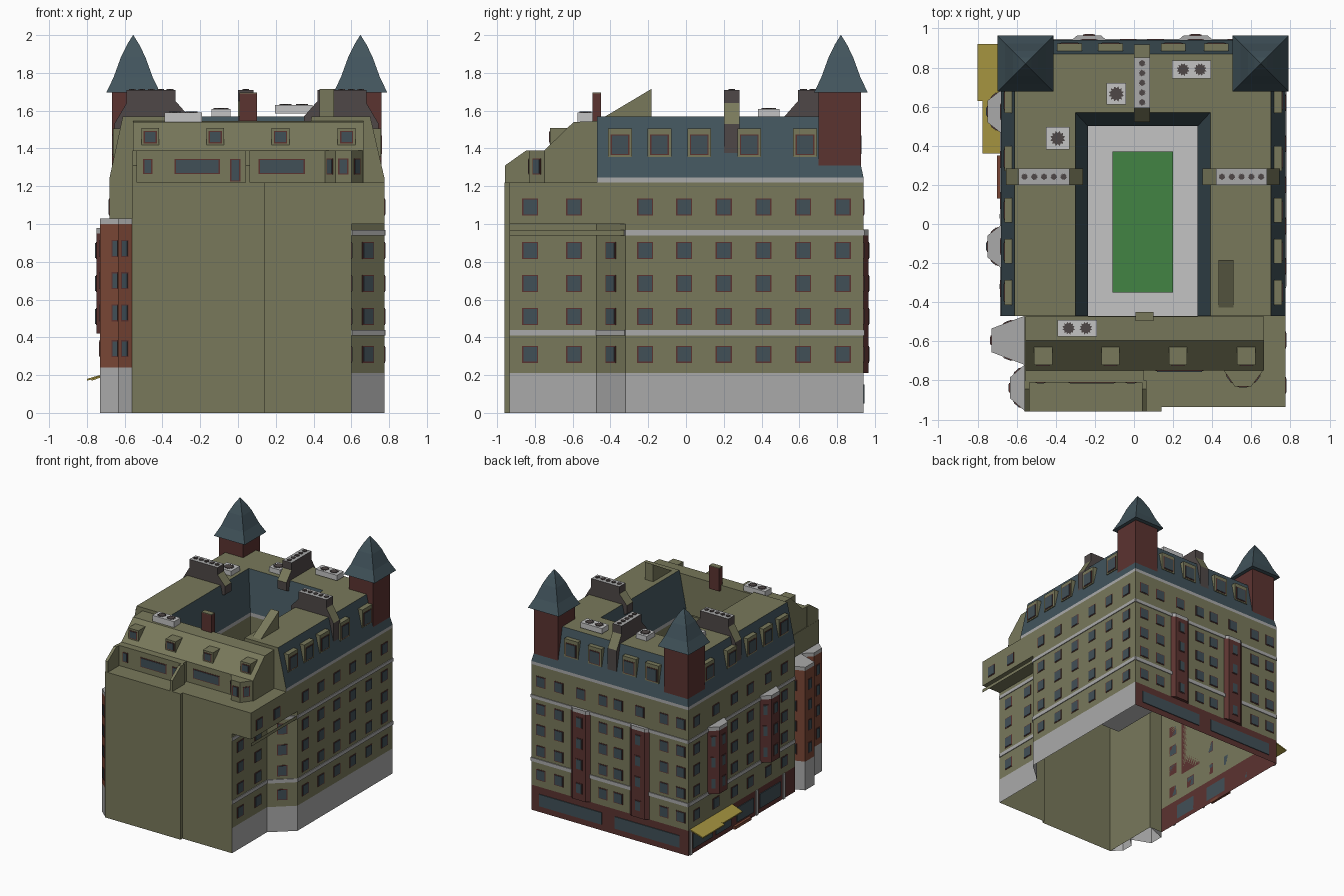
import bpy, bmesh, math
from mathutils import Vector

if "Cube" in bpy.data.objects:
    bpy.data.objects.remove(bpy.data.objects["Cube"])

COLOURS = {
    "olive_render": (0.19, 0.19, 0.105), "grey_stone": (0.40, 0.40, 0.40), "pale_paving": (0.55, 0.55, 0.55),
    "dark_red": (0.105, 0.033, 0.03), "brick": (0.19, 0.06, 0.035), "slate": (0.054, 0.089, 0.108),
    "glass": (0.053, 0.08, 0.096), "chimney_brown": (0.078, 0.064, 0.063),
    "yellow": (0.37, 0.29, 0.05), "grass_green": (0.055, 0.23, 0.057)}
OLIVE, STONE, PAVE, RED, BRICK, SLATE, GLASS, BROWN, YELLOW, GREEN = range(10)
MATS = []
for cname, col in COLOURS.items():
    m = bpy.data.materials.new(cname)
    m.diffuse_color = (*col, 1)
    m.use_nodes = True
    m.node_tree.nodes["Principled BSDF"].inputs["Base Color"].default_value = m.diffuse_color
    MATS.append(m)
parts = {}

def add(name, verts, faces, mats):
    """Append geometry to the named part; mats is one index or one per face."""
    v, f, m = parts.setdefault(name, ([], [], []))
    n = len(v)
    v.extend(verts)
    f.extend([[i + n for i in face] for face in faces])
    m.extend(mats if isinstance(mats, list) else [mats] * len(faces))

def loft(name, rings, mat, closed=True, bottom=True, top=True, side_mats=None):
    """Skin a list of equal-length rings."""
    n, faces, mats = len(rings[0]), [], []
    for r in range(len(rings) - 1):
        for i in range(n if closed else n - 1):
            j = (i + 1) % n
            faces.append([r * n + i, r * n + j, (r + 1) * n + j, (r + 1) * n + i])
            mats.append(side_mats[i] if side_mats else mat)
    for on, first in ((bottom, 0), (top, (len(rings) - 1) * n)):
        if closed and on:
            faces.append([first + i for i in range(n)])
            mats.append(mat)
    add(name, [p for r in rings for p in r], faces, mats)

def at(loop, z):
    return [(x, y, z) for x, y in loop]

def prism(name, loop, z0, z1, mat, **kw):
    loft(name, [at(loop, z0), at(loop, z1)], mat, **kw)

def box(name, x0, x1, y0, y1, z0, z1, mat, **kw):
    prism(name, [(x0, y0), (x1, y0), (x1, y1), (x0, y1)], z0, z1, mat, **kw)

# A wall is (origin, direction); its outside lies to the right of the direction
def local(wall, s, d):
    (ox, oy), (dx, dy) = wall
    return (ox + dx * s + dy * d, oy + dy * s - dx * d)

def wall_between(a, b):
    v = Vector(b) - Vector(a)
    return (a, tuple(v.normalized())), v.length

def plate(name, wall, s0, s1, z0, z1, mat, d0=0.0, d1=0.006):
    prism(name, [local(wall, s0, d0), local(wall, s0, d1), local(wall, s1, d1), local(wall, s1, d0)], z0, z1, mat)

def window(wall, s, z, w=0.085, h=0.09, d=0.0, frame=RED):
    plate("window_frames", wall, s - w / 2, s + w / 2, z - h / 2, z + h / 2, frame, d, d + 0.003)
    w, h = w - 0.014, h - 0.012
    plate("window_panes", wall, s - w / 2, s + w / 2, z - h / 2, z + h / 2, GLASS, d, d + 0.006)

def bay(name, wall, a, b, depth, cham, z0, z1, mat, rows, w, base=None):
    loop = [local(wall, *p) for p in ((a, 0), (a + cham, depth), (b - cham, depth), (b, 0))]
    zb = base if base else z0
    if base:
        prism(name, loop, z0, base, STONE, bottom=False, top=False)
    prism(name, loop, zb, z1, mat, bottom=not base)
    prism(name + "_cap", loop, z1, z1 + 0.03, STONE)
    for p, q in zip(loop, loop[1:]):
        seg, length = wall_between(p, q)
        if length > 0.06:
            for z in rows:
                window(seg, length / 2, z, min(w, length * 0.5), 0.09)

RIGHT, BACK, LEFT = ((0.775, 0), (0, 1)), ((0, 0.94), (-1, 0)), ((-0.68, 0), (0, -1))
RECESS = ((0.60, 0), (0, 1))
ANGLED, ANGLED_LEN = wall_between((0.60, -0.475), (0.775, -0.32))
ROWS = [0.31, 0.51, 0.685, 0.86]

# Outer walls, open underneath, with coloured ground storey and overhanging corner
lower = [(-0.56, -0.96), (0.14, -0.96), (0.14, -0.935), (0.60, -0.935), (0.60, -0.475), (0.775, -0.32),
         (0.775, 0.94), (-0.68, 0.94), (-0.68, -0.47), (-0.56, -0.47)]
upper = lower[:3] + [(0.775, -0.935), (0.775, 0.94)] + lower[7:]
base_mats = [OLIVE, OLIVE, OLIVE, STONE, STONE, STONE, RED, RED, OLIVE, OLIVE]
loft("ground_storey", [at(lower, 0), at(lower, 0.21)], OLIVE, bottom=False, top=False, side_mats=base_mats)
prism("outer_walls", lower, 0.21, 1.0, OLIVE, bottom=False, top=False)
prism("upper_walls", upper, 1.0, 1.22, OLIVE, bottom=False, top=False)
add("corner_soffit", at([(0.60, -0.935), (0.775, -0.935), (0.775, -0.32), (0.60, -0.475)], 1.0), [[0, 1, 2, 3]], OLIVE)
add("front_terrace", at([(-0.56, -0.96), (0.14, -0.96), (0.14, -0.935), (0.775, -0.935), (0.775, -0.47),
                         (-0.56, -0.47)], 1.22), [[0, 1, 2, 3, 4, 5]], OLIVE)

# Stone string courses and eaves band
for z0, z1 in ((0.41, 0.44), (0.94, 0.967)):
    plate("string_courses", RECESS, -0.935, -0.475, z0, z1, STONE)
    plate("string_courses", ANGLED, 0, ANGLED_LEN, z0, z1, STONE)
    plate("string_courses", RIGHT, -0.32, 0.94, z0, z1, STONE)
    plate("string_courses", BACK, -0.775, 0.68, z0, z1, STONE)
    plate("string_courses", LEFT, -0.94, 0.47, z0, z1, STONE)
plate("string_courses", RIGHT, -0.935, -0.32, 0.94, 0.967, OLIVE, 0, 0.001)
outer = [(0.775, -0.47), (0.775, 0.94), (-0.68, 0.94), (-0.68, -0.47)]
prism("eaves_band", outer, 1.22, 1.245, STONE, closed=False)

# Windows of the right, back and left walls
for y in (-0.216, -0.01, 0.20, 0.41, 0.62, 0.83):
    for z in ROWS + [1.09]:
        window(RIGHT, y, z)
for y in (-0.825, -0.593):
    window(RIGHT, y, 1.09)
    for z in ROWS:
        window(RECESS, y, z)
for z in ROWS:
    window(ANGLED, ANGLED_LEN / 2, z, 0.08)
for x in (0.685, 0.52, 0.11, -0.03, -0.455, -0.61):
    for z in ROWS + [1.09]:
        window(BACK, -x, z)
for x in (0.315, -0.23):
    window(BACK, -x, 1.09)
    bay("back_bay", BACK, -x - 0.09, -x + 0.09, 0.025, 0.03, 0.21, 0.94, RED, ROWS, 0.06)
for y in (0.83, 0.33, 0.12, -0.33):
    for z in ROWS + [1.09]:
        window(LEFT, -y, z)
for y in (0.575, -0.115):
    window(LEFT, -y, 1.09)
    window(LEFT, -y, 0.31)
    bay("left_bay", LEFT, -y - 0.11, -y + 0.11, 0.07, 0.055, 0.42, 0.95, RED, ROWS[1:], 0.06)

# Brick bays at the front left
FRONT_LEFT = ((-0.56, 0), (0, -1))
for a, b, depth in ((0.47, 0.72, 0.17), (0.72, 0.955, 0.075)):
    bay("brick_bay", FRONT_LEFT, a, b, depth, 0.065, 0, 1.0, BRICK, [0.34, 0.53, 0.70, 0.87], 0.05, base=0.24)

# Shop fronts, pilasters, awnings and door step
for a, b in ((-0.70, -0.12), (0.0, 0.60)):
    plate("shop_windows", BACK, a, b, 0.05, 0.15, GLASS)
for y0, y1 in ((0.62, 0.88), (0.38, 0.58), (0.08, 0.30), (-0.28, 0.0)):
    plate("shop_windows", LEFT, -y1, -y0, 0.04, 0.16, GLASS)
for y in (0.91, 0.04, -0.32):
    plate("pilasters", LEFT, -y - 0.012, -y + 0.012, 0, 0.21, STONE, 0, 0.009)
for y0, y1, x in ((0.36, 0.63, -0.775), (0.63, 0.92, -0.80)):
    loft("awning", [[(-0.68, y, 0.205), (x, y, 0.17), (x, y, 0.18), (-0.68, y, 0.215)] for y in (y0, y1)], YELLOW)
box("door_step", -0.70, -0.68, 0.13, 0.35, 0, 0.025, BRICK)

# Mansard roof around three sides, with a matching slope into the courtyard
ridge_out = [(0.70, -0.47), (0.70, 0.87), (-0.61, 0.87), (-0.61, -0.47)]
ridge_in = [(0.39, -0.47), (0.39, 0.57), (-0.30, 0.57), (-0.30, -0.47)]
court = [(0.325, -0.47), (0.325, 0.50), (-0.235, 0.50), (-0.235, -0.47)]
FLOOR = 0.75
loft("mansard_outside", [at(outer, 1.245), at(ridge_out, 1.57)], SLATE, closed=False)
loft("roof_deck", [at(ridge_out, 1.57), at(ridge_in, 1.57)], OLIVE, closed=False)
loft("mansard_courtyard", [at(ridge_in, 1.57), at(court, 1.245)], SLATE, closed=False)
prism("courtyard_band", court, 1.215, 1.245, STONE, closed=False)
prism("courtyard_walls", court, FLOOR, 1.215, OLIVE, top=False, bottom=False)
add("courtyard_floor", at(court, FLOOR), [[0, 1, 2, 3]], PAVE)
box("lawn", -0.11, 0.20, -0.35, 0.37, FLOOR + 0.001, FLOOR + 0.008, GREEN)
for k in (0, 3):
    ends = [(*p[k], z) for p, z in ((outer, 1.22), (outer, 1.245), (ridge_out, 1.57), (ridge_in, 1.57), (court, 1.22))]
    add("mansard_ends", ends, [[0, 1, 2, 3, 4]], OLIVE)

# Mansard dormers
def dormer(wall, s):
    plate("dormers", wall, s - 0.063, s + 0.063, 1.355, 1.505, OLIVE, -0.09, -0.018)
    window(wall, s, 1.42, 0.10, 0.11, -0.018)
for y in (-0.35, -0.14, 0.07, 0.335, 0.63):
    dormer(RIGHT, y)
    dormer(LEFT, -y)
for x in (0.42, 0.20, -0.12, -0.33):
    dormer(BACK, -x)

# Front attic storey with terrace walls, bay and small dormers
attic = [(-0.75, 1.22), (-0.75, 1.39), (-0.595, 1.54), (-0.472, 1.545), (-0.472, 1.22)]
loft("front_attic", [[(x, y, z) for y, z in attic] for x in (-0.555, 0.665)], OLIVE)
box("attic_projection", -0.555, 0.05, -0.81, -0.74, 1.221, 1.39, OLIVE)
for x0 in (-0.559, 0.04):
    fin = [(-0.958, 1.22), (-0.958, 1.31), (-0.845, 1.39), (-0.80, 1.39), (-0.80, 1.22)]
    loft("terrace_walls", [[(x, y, z) for y, z in fin] for x in (x0, x0 + 0.024)], OLIVE)
FRONT1, FRONT2, FRONT3 = [((0, y), (1, 0)) for y in (-0.81, -0.75, -0.72)]
window(FRONT1, -0.215, 1.305, 0.24, 0.08)
window(FRONT1, -0.478, 1.305, 0.05, 0.08)
window(FRONT1, -0.015, 1.285, 0.055, 0.12)
window(FRONT2, 0.232, 1.305, 0.245, 0.08)
pts = [(0.46, -0.75), (0.515, -0.83), (0.60, -0.83), (0.66, -0.75)]
prism("attic_bay", pts, 1.221, 1.39, OLIVE)
for p, q in zip(pts, pts[1:]):
    seg, length = wall_between(p, q)
    window(seg, length / 2, 1.305, 0.055, 0.085)
for x in (-0.465, -0.12, 0.225, 0.575):
    box("attic_dormers", x - 0.047, x + 0.047, -0.72, -0.61, 1.40, 1.508, OLIVE)
    window(FRONT3, x, 1.46, 0.07, 0.065)

# Corner towers with flared spires
for cx in (-0.555, 0.648):
    box("tower", cx - 0.112, cx + 0.112, 0.702, 0.927, 1.245, 1.70, RED)
    rings = [[(cx + r * a, 0.82 + r * b, z) for a, b in ((-1, -1), (1, -1), (1, 1), (-1, 1))]
             for r, z in ((0.143, 1.695), (0.104, 1.775), (0.064, 1.885), (0.032, 1.95), (0.001, 2.0))]
    loft("tower_spire", rings, SLATE)

# Dark spiked disc used for vent fans and chimney pots
def star(name, x, y, z, r, h):
    n = 24
    prism(name, [(x + r * (1 if i % 2 else 0.72) * math.cos(math.tau * i / n),
                  y + r * (1 if i % 2 else 0.72) * math.sin(math.tau * i / n)) for i in range(n)], z, z + h, BROWN)

# Stepped chimney walls straddling the roof
stack = [(0.745, 1.34), (0.745, 1.53), (0.68, 1.64), (0.68, 1.71), (0.42, 1.71), (0.42, 1.65), (0.35, 1.57), (0.35, 1.50)]
stack_mats = [BROWN, OLIVE, BROWN, STONE, BROWN, OLIVE, BROWN, BROWN]
placements = (lambda t, u, z: (t, 0.2 + u, z), lambda t, u, z: (0.09 - t, 0.2 + u, z), lambda t, u, z: (u, t + 0.172, z))
for place in placements:
    loft("chimney_wall", [[place(t, u, z) for t, z in stack] for u in (0.0, 0.083)], BROWN, side_mats=stack_mats)
    for i in range(5):
        x, y, z = place(0.45 + 0.05 * i, 0.0415, 1.71)
        star("chimney_pots", x, y, z, 0.018, 0.006)

# Rooftop ventilation units with fans
for x0, x1, y0, y1, z0, z1, fans in ((-0.14, -0.04, 0.61, 0.72, 1.57, 1.61, 1), (-0.45, -0.33, 0.38, 0.495, 1.57, 1.61, 1),
                                     (0.195, 0.395, 0.745, 0.835, 1.585, 1.63, 2), (-0.39, -0.19, -0.575, -0.49, 1.54, 1.59, 2)):
    box("vent_unit", x0, x1, y0, y1, z0, z1, PAVE)
    for i in range(fans):
        fx = (x0 + x1) / 2 + (i - (fans - 1) / 2) * 0.088
        star("vent_fans", fx, (y0 + y1) / 2, z1, 0.04 if fans == 1 else 0.033, 0.005)

# Red chimney and roof stair hatch
box("red_chimney", 0.008, 0.10, -0.495, -0.45, 1.50, 1.69, RED)
box("red_chimney_top", 0.008, 0.10, -0.495, -0.45, 1.69, 1.695, OLIVE)
loft("stair_hatch", [[(x, -0.43, 1.568), (x, -0.183, 1.715), (x, -0.183, 1.568)] for x in (0.432, 0.508)], OLIVE)

# Turn the collected parts into objects
for name, (v, f, mi) in parts.items():
    me = bpy.data.meshes.new(name)
    me.from_pydata(v, [], f)
    used = sorted(set(mi))
    for k in used:
        me.materials.append(MATS[k])
    for poly, k in zip(me.polygons, mi):
        poly.material_index = used.index(k)
    bm = bmesh.new()
    bm.from_mesh(me)
    bmesh.ops.recalc_face_normals(bm, faces=bm.faces)
    bm.to_mesh(me)
    bm.free()
    bpy.context.collection.objects.link(bpy.data.objects.new(name, me))
